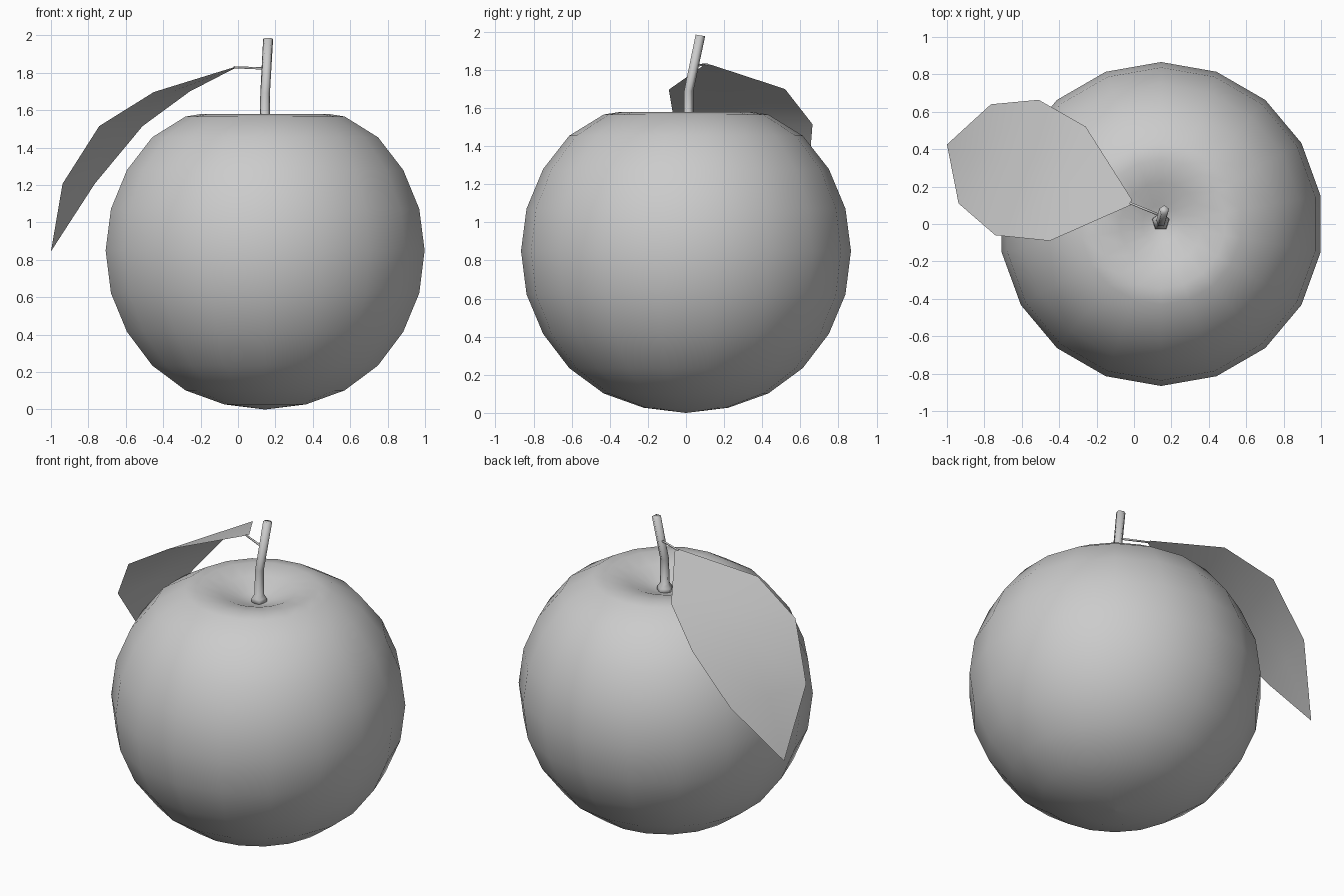
import bpy, math
from mathutils import Vector

if "Cube" in bpy.data.objects:
    bpy.data.objects.remove(bpy.data.objects["Cube"])


def make_object(name, verts, faces):
    mesh = bpy.data.meshes.new(name)
    mesh.from_pydata(verts, [], faces)
    mesh.update()
    mesh.shade_smooth()
    obj = bpy.data.objects.new(name, mesh)
    bpy.context.collection.objects.link(obj)
    return obj


def skin_rings(name, rings):
    """Join equal rings of points into a closed tube, with capped ends."""
    n = len(rings[0])
    verts = [p for ring in rings for p in ring]
    faces = [list(range(n))[::-1]]
    for k in range(len(rings) - 1):
        for i in range(n):
            j = (i + 1) % n
            faces.append((k * n + i, k * n + j, (k + 1) * n + j, (k + 1) * n + i))
    faces.append([(len(rings) - 1) * n + i for i in range(n)])
    return make_object(name, verts, faces)


def ring(centre, radius, sides, u=Vector((1, 0, 0)), v=Vector((0, 1, 0))):
    out = []
    for i in range(sides):
        a = math.pi / 2 + 2 * math.pi * i / sides
        out.append(Vector(centre) + radius * (u * math.cos(a) + v * math.sin(a)))
    return out


CX = 0.145

# Fruit: 18-sided lathe, round below and dimpled on top
profile = [(0.002, 0.0), (0.222, 0.027), (0.432, 0.102), (0.613, 0.235),
           (0.75, 0.415), (0.837, 0.622), (0.866, 0.85), (0.837, 1.072),
           (0.75, 1.28), (0.613, 1.455), (0.432, 1.566), (0.345, 1.58),
           (0.22, 1.553), (0.10, 1.502), (0.002, 1.475)]
skin_rings("fruit", [ring((CX, 0, z), r, 18) for r, z in profile])

# Stem: five-sided, flared at the foot and bent backwards
stem_path = [(0.143, 0.012, 1.475, 0.05), (0.143, 0.012, 1.51, 0.047),
             (0.143, 0.011, 1.535, 0.029), (0.145, 0.012, 1.69, 0.027),
             (0.161, 0.073, 1.982, 0.028)]
tilt = Vector((0, 0.985, -0.17))
skin_rings("stem", [ring((x, y, z), r, 5, v=tilt if z > 1.9 else Vector((0, 1, 0)))
                    for x, y, z, r in stem_path])

# Leaf stalk: thin twig from stem to leaf
start, end = Vector((0.15, 0.042, 1.822)), Vector((-0.022, 0.112, 1.829))
side = (end - start).cross(Vector((0, 0, 1))).normalized()
up = Vector((0, 0, 1))
skin_rings("leaf_stalk", [ring(start, 0.007, 5, side, up), ring(end, 0.006, 5, side, up)])

# Leaf: single curved sheet from front edge, midrib and back edge
front_edge = [(-0.02, 0.10, 1.83), (-0.45, -0.09, 1.697), (-0.742, -0.06, 1.515),
              (-0.938, 0.11, 1.207)]
back_edge = [(-0.012, 0.132, 1.827), (-0.258, 0.52, 1.70), (-0.51, 0.664, 1.515),
             (-0.765, 0.64, 1.208)]
tip = (-1.0, 0.425, 0.845)
verts, faces = [], []
for f, b in zip(front_edge, back_edge):
    f, b = Vector(f), Vector(b)
    verts += [f, (f + b) / 2, b]
verts.append(Vector(tip))
for k in range(3):
    for i in range(2):
        a = 3 * k + i
        faces.append((a, a + 1, a + 4, a + 3))
faces += [(9, 10, 12), (10, 11, 12)]
make_object("leaf", verts, [f[::-1] for f in faces])
